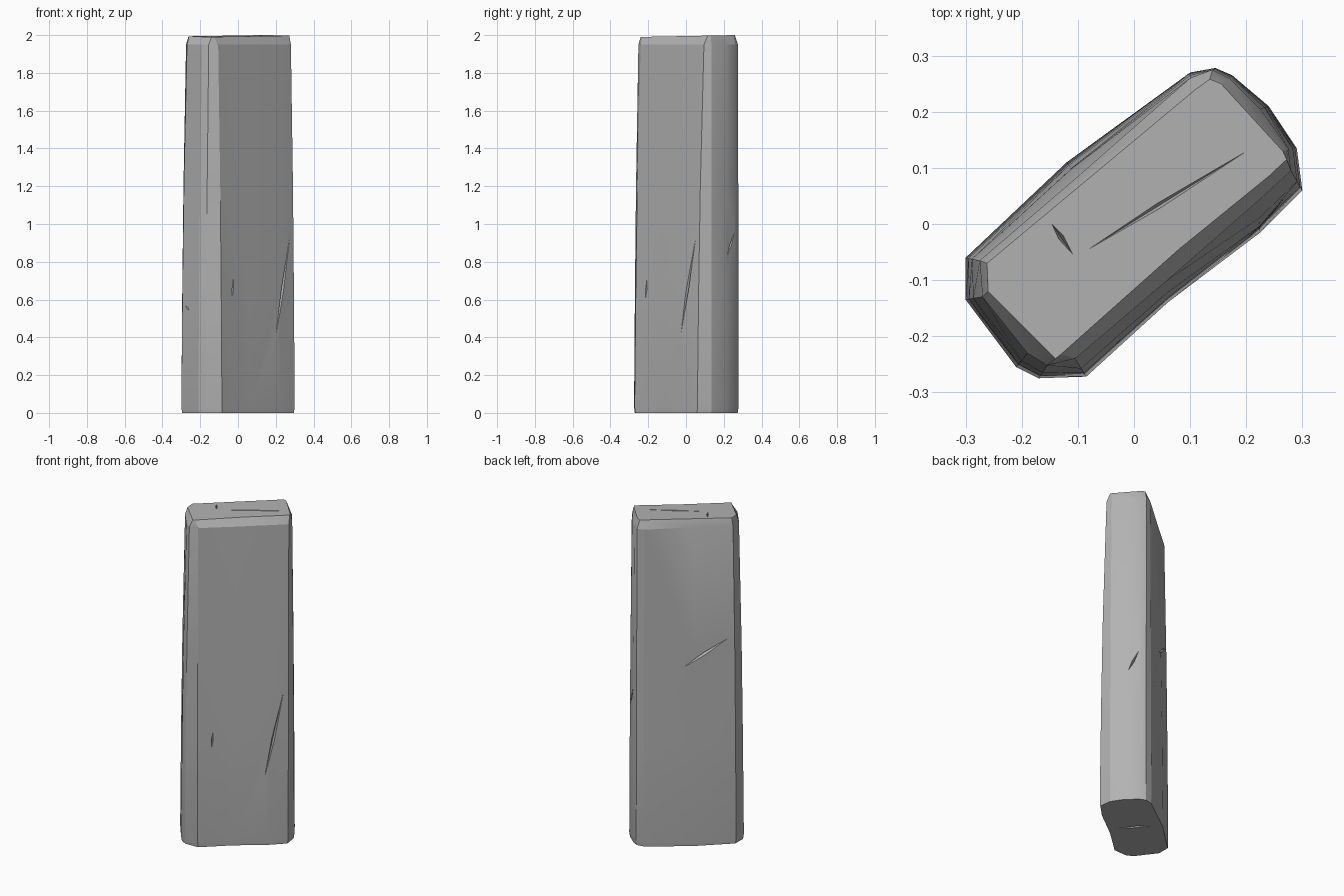
import bpy, bmesh
from math import radians
from mathutils import Vector
from mathutils.bvhtree import BVHTree

if "Cube" in bpy.data.objects:
    bpy.data.objects.remove(bpy.data.objects["Cube"], do_unlink=True)

stone = bpy.data.materials.new("grey stone")
stone.use_nodes = True
grey = (0.45, 0.45, 0.45, 1)
stone.diffuse_color = grey
bsdf = next(n for n in stone.node_tree.nodes if n.type == 'BSDF_PRINCIPLED')
bsdf.inputs["Base Color"].default_value = grey
bsdf.inputs["Roughness"].default_value = 0.9

# Chamfered outlines: foot, shoulder just under the rim, and flat top
FOOT = [(-.3, -.06), (-.12, .11), (.1, .27), (.145, .278), (.175, .265), (.24, .21), (.29, .135),
        (.3, .06), (.225, -.015), (.06, -.14), (-.085, -.272), (-.17, -.275), (-.21, -.255), (-.3, -.135)]
SHOULDER = [(-.275, -.065), (-.1, .085), (.1, .26), (.14, .275), (.17, .26), (.225, .205), (.275, .135),
            (.28, .095), (.22, .04), (.06, -.1), (-.105, -.24), (-.155, -.252), (-.19, -.23), (-.27, -.13)]
TOP = [(-.262, -.07), (-.1, .065), (.11, .24), (.135, .258), (.155, .25), (.21, .19), (.265, .13),
       (.272, .115), (.24, .085), (.08, -.045), (-.13, -.232), (-.14, -.24), (-.15, -.23), (-.26, -.12)]


def blend(t):
    return [Vector(a).lerp(Vector(b), t) for a, b in zip(FOOT, SHOULDER)]


def make_object(name, bm):
    bmesh.ops.recalc_face_normals(bm, faces=bm.faces)
    mesh = bpy.data.meshes.new(name)
    bm.to_mesh(mesh)
    mesh.materials.append(stone)
    obj = bpy.data.objects.new(name, mesh)
    bpy.context.collection.objects.link(obj)
    return obj


# Tapered slab lofted through the outlines
bm = bmesh.new()
levels = [([Vector(p) * 0.985 for p in FOOT], 0), (FOOT, 0.03), (blend(.2), 0.65),
          (blend(.45), 1.2), (SHOULDER, 1.95), (TOP, 1.995)]
rings = [[bm.verts.new((p[0], p[1], z)) for p in outline] for outline, z in levels]
for low, high in zip(rings, rings[1:]):
    for i in range(len(low)):
        j = (i + 1) % len(low)
        bm.faces.new((low[i], low[j], high[j], high[i]))
bm.faces.new(rings[0][::-1])
bm.faces.new(rings[-1])
for v in rings[-1]:
    v.co.z += 0.02 * v.co.y
slab = make_object("stone_slab", bm)
surface = BVHTree.FromBMesh(bm)
bm.free()

# Directions of the slab: along its width, out of the front, and up
WIDE = Vector((.77, .636, 0))
FRONT = Vector((.636, -.77, 0))
UP = Vector((0, 0, 1))


def crack(name, start, end, normal, width=0.012, depth=0.02):
    """Cut a thin tapered groove between two points dropped onto the surface."""
    def drop(p):
        hit = surface.ray_cast(Vector(p) + normal, -normal)[0]
        return hit if hit else Vector(p)
    a, b = drop(start), drop(end)
    mid = drop(a.lerp(b, 0.45))
    side = (b - a).cross(normal).normalized() * width / 2
    lift = normal * 0.004
    cutter_bm = bmesh.new()
    for p in (a + lift, b + lift, mid + side + lift, mid - side + lift, mid - normal * depth):
        cutter_bm.verts.new(p)
    bmesh.ops.convex_hull(cutter_bm, input=cutter_bm.verts)
    cutter = make_object(name, cutter_bm)
    cutter_bm.free()
    cutter.hide_render = True
    cutter.hide_set(True)
    mod = slab.modifiers.new(name, 'BOOLEAN')
    mod.operation = 'DIFFERENCE'
    mod.solver = 'EXACT'
    mod.object = cutter
    return cutter


def on_side(s, z):
    return WIDE * s + UP * z


cutters = [
    crack("front_crack", on_side(.13, .38), on_side(.255, .98), FRONT, .02),
    crack("front_nick", on_side(-.16, .6), on_side(-.15, .72), FRONT),
    crack("back_crack", on_side(.04, 1.09), on_side(-.25, 1.28), -FRONT, .02),
    crack("end_crack", FRONT * -.02 + UP * .82, FRONT * -.09 + UP * .97, WIDE, .015),
    crack("other_end_crack", FRONT * -.06 + UP * .57, FRONT * -.02 + UP * .54, -WIDE),
    crack("top_crack", (-.105, -.06, 2), (.23, .148, 2), UP),
    crack("top_short_crack", (-.15, .005, 2), (-.105, -.06, 2), UP),
    crack("underside_crack", FRONT * -.13, FRONT * .13, -UP, .02),
]

# Apply the cuts, then remove the cutters
bpy.context.view_layer.update()
evaluated = slab.evaluated_get(bpy.context.evaluated_depsgraph_get())
cut_mesh = bpy.data.meshes.new_from_object(evaluated)
slab.modifiers.clear()
slab.data = cut_mesh
for c in cutters:
    bpy.data.objects.remove(c, do_unlink=True)

bpy.ops.object.select_all(action='DESELECT')
slab.select_set(True)
bpy.context.view_layer.objects.active = slab
bpy.ops.object.shade_smooth_by_angle(angle=radians(20))
